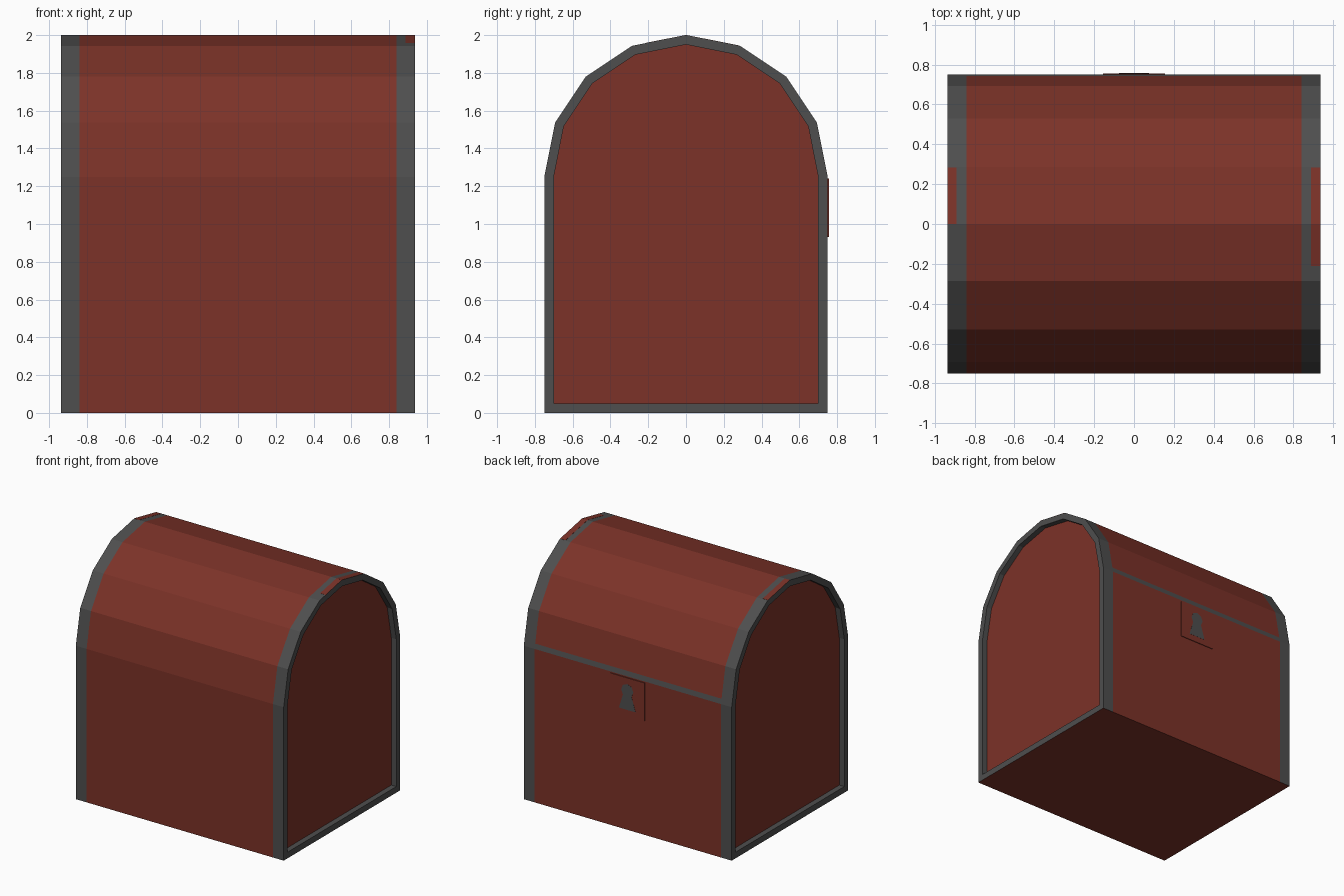
import bpy, bmesh, math
from mathutils import Vector

if "Cube" in bpy.data.objects:
    bpy.data.objects.remove(bpy.data.objects["Cube"])

def mat(name, col):
    m = bpy.data.materials.new(name)
    m.diffuse_color = (*col, 1)
    m.use_nodes = True
    m.node_tree.nodes["Principled BSDF"].inputs["Base Color"].default_value = m.diffuse_color
    return m

RED = mat("dark red wood", (0.200, 0.032, 0.021))
GREY = mat("iron grey", (0.077, 0.077, 0.077))

X, BAND, R, SPRING, RIM = 0.937, 0.097, 0.75, 1.25, 0.05


def finish(bm, name):
    bmesh.ops.recalc_face_normals(bm, faces=bm.faces)
    me = bpy.data.meshes.new(name)
    bm.to_mesh(me)
    bm.free()
    me.materials.append(RED)
    me.materials.append(GREY)
    ob = bpy.data.objects.new(name, me)
    bpy.context.collection.objects.link(ob)
    return ob


def profile(r, z0):
    """Arched outline (y, z), with an extra point on the back for the lid seam."""
    arc = [(r * math.cos(math.pi * i / 8), SPRING + r * math.sin(math.pi * i / 8))
           for i in range(9)]
    a, b = Vector(arc[0]), Vector(arc[1])
    seam = a.lerp(b, 0.14)
    return [(r, z0), arc[0], tuple(seam)] + arc[1:] + [(-r, z0)]


# chest body: rings along x, from one recessed end panel to the other
outer, inner = profile(R, 0), profile(R - RIM, RIM)
rings = [(-X + 0.045, inner), (-X, inner), (-X, outer), (-X + BAND, outer),
         (X - BAND, outer), (X, outer), (X, inner), (X - 0.045, inner)]
bm = bmesh.new()
vr = [[bm.verts.new((x, y, z)) for y, z in p] for x, p in rings]
n = len(outer)
for k in range(len(rings) - 1):
    for i in range(n):
        j = (i + 1) % n
        f = bm.faces.new((vr[k][i], vr[k][j], vr[k + 1][j], vr[k + 1][i]))
        underside = i == n - 1 and k in (2, 3, 4)
        seam = i == 1 and k == 3
        f.material_index = int((k != 3 or seam) and not underside)
bm.faces.new(vr[0])
bm.faces.new(vr[-1])
finish(bm, "chest_body")


def plate(name, pts, offset, thick, material):
    """Thin prism: polygon pts pushed out along offset direction."""
    bm = bmesh.new()
    d = Vector(offset).normalized()
    lo = [bm.verts.new(Vector(p) - d * 0.002) for p in pts]
    hi = [bm.verts.new(Vector(p) + d * thick) for p in pts]
    bm.faces.new(lo)
    bm.faces.new(hi)
    m = len(pts)
    for i in range(m):
        bm.faces.new((lo[i], lo[(i + 1) % m], hi[(i + 1) % m], hi[i]))
    for f in bm.faces:
        f.material_index = material
    finish(bm, name)


# lock plate on the back
plate("lock_plate", [(x, R, z) for x, z in
      ((-.155, .93), (.155, .93), (.155, 1.24), (-.155, 1.24))], (0, 1, 0), 0.006, 0)

# keyhole: round top over a flared foot
hole = [(0.055 * math.cos(math.radians(a)), 1.135 + 0.055 * math.sin(math.radians(a)))
        for a in range(-45, 226, 45)]
hole += [(-0.075, 0.98), (0.075, 0.98)]
plate("keyhole", [(x, R + 0.006, z) for x, z in hole], (0, 1, 0), 0.001, 1)

# worn red patches on the top of the end bands
y1, z1 = R * math.cos(math.pi * 3 / 8), SPRING + R * math.sin(math.pi * 3 / 8)
slope = (2.0 - z1) / y1


def patch(name, xa, xb, ya, yb):
    side = 1 if ya + yb > 0 else -1
    pts = [(x, y, 2.0 - slope * abs(y))
           for x, y in ((xa, ya), (xb, ya), (xb, yb), (xa, yb))]
    plate(name, pts, (0, side * slope, 1), 0.001, 0)


patch("left_band_patch", -X, -0.89, 0, 0.283)
patch("right_band_patch_back", 0.887, X, 0, 0.283)
patch("right_band_patch_front", 0.887, X, -0.21, 0)
